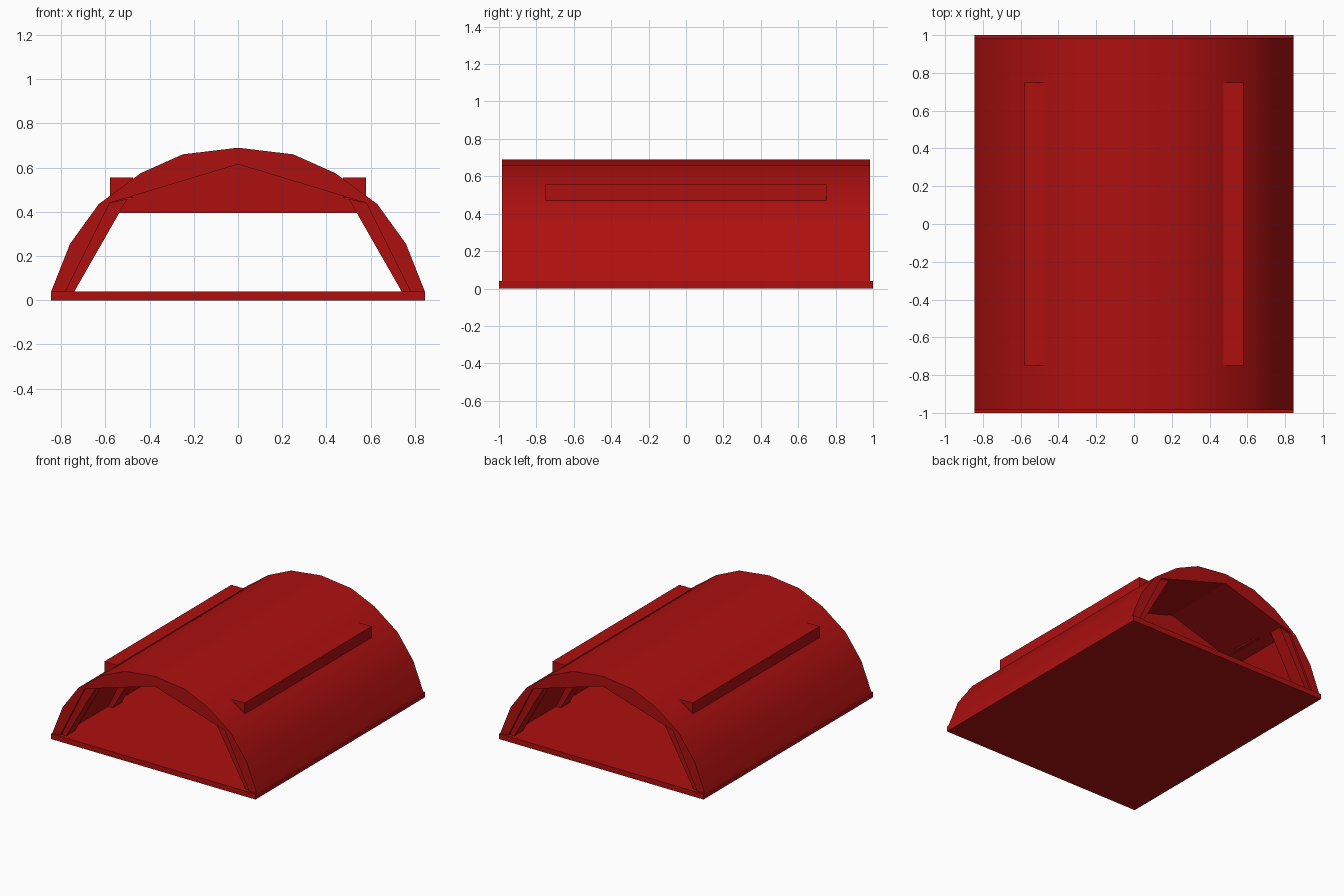
import bpy
import bmesh
import math

cube = bpy.data.objects.get("Cube")
if cube:
    bpy.data.objects.remove(cube, do_unlink=True)

RED = (0.42, 0.005, 0.005, 1.0)
red = bpy.data.materials.new("deep_red")
red.use_nodes = True
red.diffuse_color = RED
red.node_tree.nodes["Principled BSDF"].inputs["Base Color"].default_value = RED


def mirror_x(half):
    """Complete a left-to-centre profile whose last point lies on x = 0."""
    return half + [(-x, z) for x, z in reversed(half[:-1])]


def extrude(name, profile, y0, y1):
    """Extrude a closed x-z profile along y into a solid."""
    bm = bmesh.new()
    face = bm.faces.new([bm.verts.new((x, y0, z)) for x, z in profile])
    result = bmesh.ops.extrude_face_region(bm, geom=[face])
    moved = [g for g in result["geom"] if isinstance(g, bmesh.types.BMVert)]
    bmesh.ops.translate(bm, verts=moved, vec=(0, y1 - y0, 0))
    bmesh.ops.recalc_face_normals(bm, faces=bm.faces)
    mesh = bpy.data.meshes.new(name)
    bm.to_mesh(mesh)
    bm.free()
    mesh.materials.append(red)
    obj = bpy.data.objects.new(name, mesh)
    bpy.context.collection.objects.link(obj)
    return obj


def rect(x0, x1, z0, z1):
    return [(x0, z0), (x1, z0), (x1, z1), (x0, z1)]


# Floor slab
extrude("floor_slab", rect(-0.845, 0.845, 0, 0.04), -1, 1)

# Arched shell: faceted outside, plain gabled inside
outer = mirror_x([(-0.845, 0.04), (-0.76, 0.255), (-0.63, 0.435),
                  (-0.44, 0.575), (-0.25, 0.66), (0, 0.69)])
inner = mirror_x([(-0.78, 0.04), (-0.58, 0.44), (0, 0.615)])
shell = extrude("arched_shell", outer + inner[::-1], -0.985, 0.985)
bpy.context.view_layer.objects.active = shell
shell.select_set(True)
bpy.ops.object.shade_smooth_by_angle(angle=math.radians(30))
shell.select_set(False)

# Rails along both shoulders and leaning posts against the inner walls
post = [(0.78, 0.04), (0.74, 0.04), (0.50, 0.46), (0.58, 0.44)]
for side, s in (("left", 1), ("right", -1)):
    extrude(f"{side}_rail", [(s * x, z) for x, z in rect(0.475, 0.58, 0.462, 0.555)],
            -0.75, 0.75)
    for i, y in enumerate((-0.92, -0.37, 0.37, 0.92)):
        extrude(f"{side}_post_{i + 1}", [(s * x, z) for x, z in post],
                y - 0.05, y + 0.05)

# Cross beams under the roof
beam = mirror_x([(-0.535, 0.395), (-0.60, 0.395), (-0.58, 0.44), (0, 0.615)])
for end, y in (("front", -0.37), ("back", 0.37)):
    extrude(f"{end}_cross_beam", beam, y - 0.04, y + 0.04)
